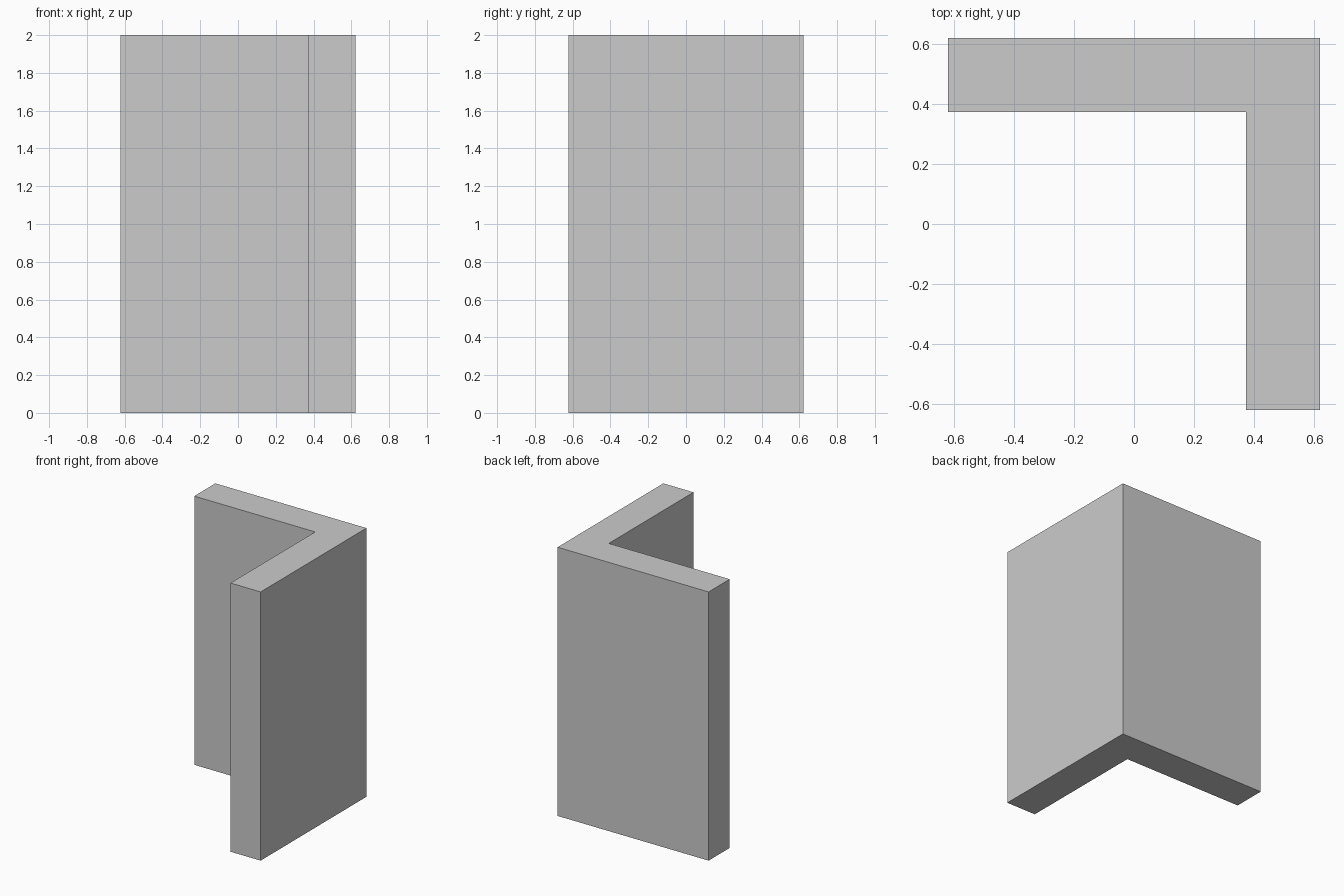
import bpy
import bmesh

if "Cube" in bpy.data.objects:
    bpy.data.objects.remove(bpy.data.objects["Cube"])

HALF = 0.622      # half of the footprint width
INNER = 0.374     # inner faces of both wings
HEIGHT = 2.0

# L-shaped footprint: back wing along x, right wing along y
profile = [
    (-HALF, HALF), (-HALF, INNER), (INNER, INNER),
    (INNER, -HALF), (HALF, -HALF), (HALF, HALF),
]

# Corner wall: footprint extruded straight up
bm = bmesh.new()
base = bm.faces.new([bm.verts.new((x, y, 0)) for x, y in profile])
top = bmesh.ops.extrude_face_region(bm, geom=[base], use_keep_orig=True)
top_verts = [g for g in top["geom"] if isinstance(g, bmesh.types.BMVert)]
bmesh.ops.translate(bm, verts=top_verts, vec=(0, 0, HEIGHT))
bmesh.ops.recalc_face_normals(bm, faces=bm.faces)

mesh = bpy.data.meshes.new("corner_wall")
bm.to_mesh(mesh)
bm.free()
wall = bpy.data.objects.new("corner_wall", mesh)
bpy.context.collection.objects.link(wall)
